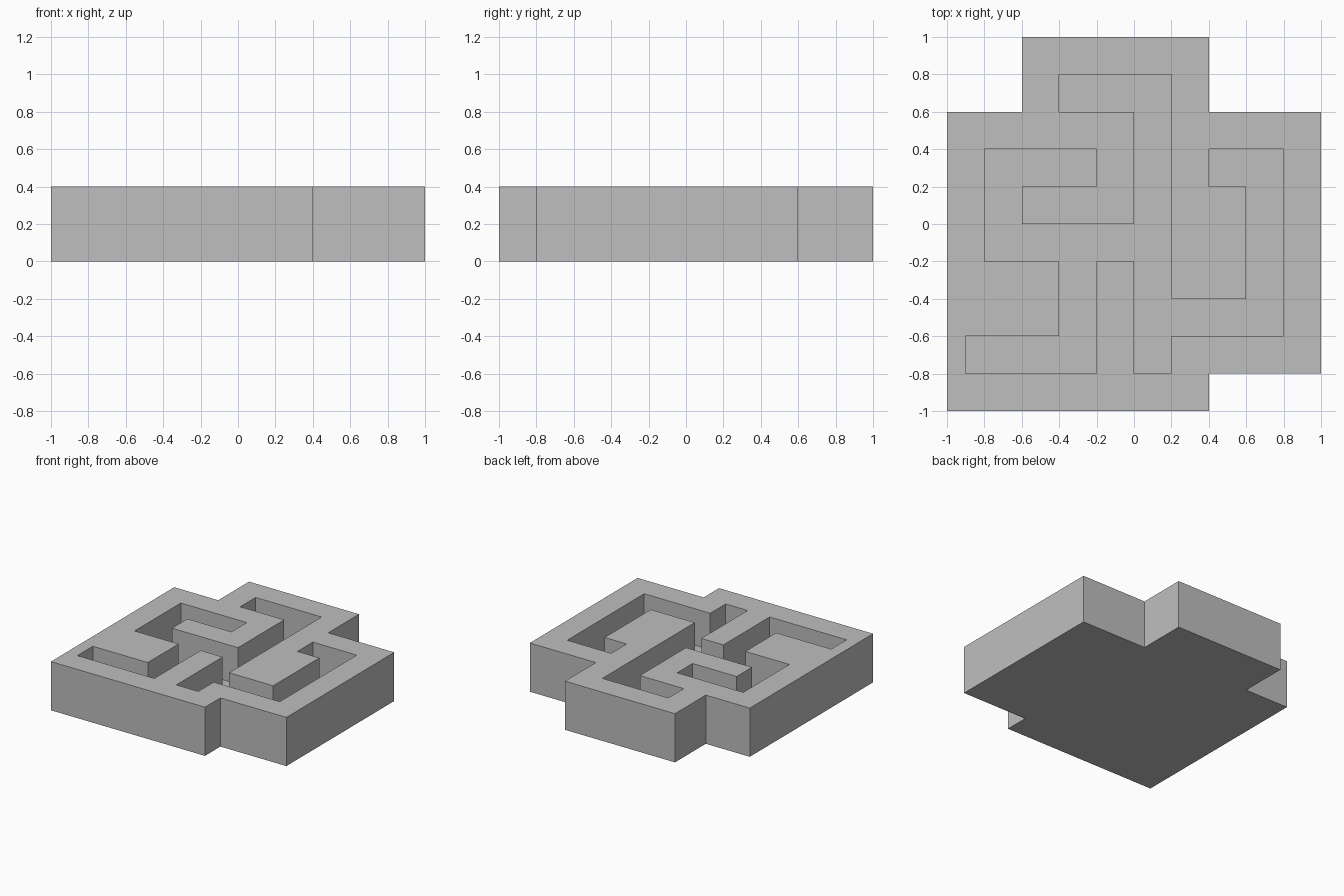
import bpy
import bmesh

if "Cube" in bpy.data.objects:
    bpy.data.objects.remove(bpy.data.objects["Cube"], do_unlink=True)

HEIGHT = 0.4
FLOOR = 0.1
UNIT = 0.1  # plan coordinates are counted in tenths


def make_material(name, color):
    mat = bpy.data.materials.new(name)
    mat.use_nodes = True
    mat.diffuse_color = color
    mat.node_tree.nodes["Principled BSDF"].inputs["Base Color"].default_value = color
    return mat


def right_angle_outline(xs, ys):
    """Corners of a closed outline whose sides alternate between x and y."""
    corners = []
    for i, (x, y) in enumerate(zip(xs, ys)):
        next_x = xs[(i + 1) % len(xs)]
        corners += [(x * UNIT, y * UNIT), (next_x * UNIT, y * UNIT)]
    return corners


def make_prism(name, outline, bottom, top, material):
    bm = bmesh.new()
    base = bm.faces.new([bm.verts.new((x, y, bottom)) for x, y in outline])
    extruded = bmesh.ops.extrude_face_region(bm, geom=[base], use_keep_orig=True)
    moved = [v for v in extruded["geom"] if isinstance(v, bmesh.types.BMVert)]
    bmesh.ops.translate(bm, verts=moved, vec=(0, 0, top - bottom))
    bmesh.ops.recalc_face_normals(bm, faces=bm.faces[:])
    mesh = bpy.data.meshes.new(name)
    bm.to_mesh(mesh)
    bm.free()
    mesh.materials.append(material)
    obj = bpy.data.objects.new(name, mesh)
    bpy.context.collection.objects.link(obj)
    return obj


grey = make_material("light_grey", (0.52, 0.52, 0.52, 1))

# Stepped solid block
block_outline = right_angle_outline(
    xs=[-10, 4, 10, 4, -6],
    ys=[-10, -8, 6, 10, 6])
block = make_prism("maze_block", block_outline, 0, HEIGHT, grey)

# One winding channel, sunk from the top down to the floor
channel_outline = right_angle_outline(
    xs=[-4, 2, 6, 4, 8, 2, 0, -2, -9, -4, -8, -2, -6, 0],
    ys=[8, -4, 2, 4, -6, -8, -2, -8, -6, -2, 4, 2, 0, 6])
cutter = make_prism("channel_cutter", channel_outline, FLOOR, HEIGHT + UNIT, grey)
cutter.hide_render = True

cut = block.modifiers.new("channel", "BOOLEAN")
cut.operation = "DIFFERENCE"
cut.solver = "EXACT"
cut.object = cutter

# Apply the cut and drop the helper
bpy.context.view_layer.objects.active = block
block.select_set(True)
bpy.ops.object.modifier_apply(modifier=cut.name)
bpy.data.objects.remove(cutter, do_unlink=True)
